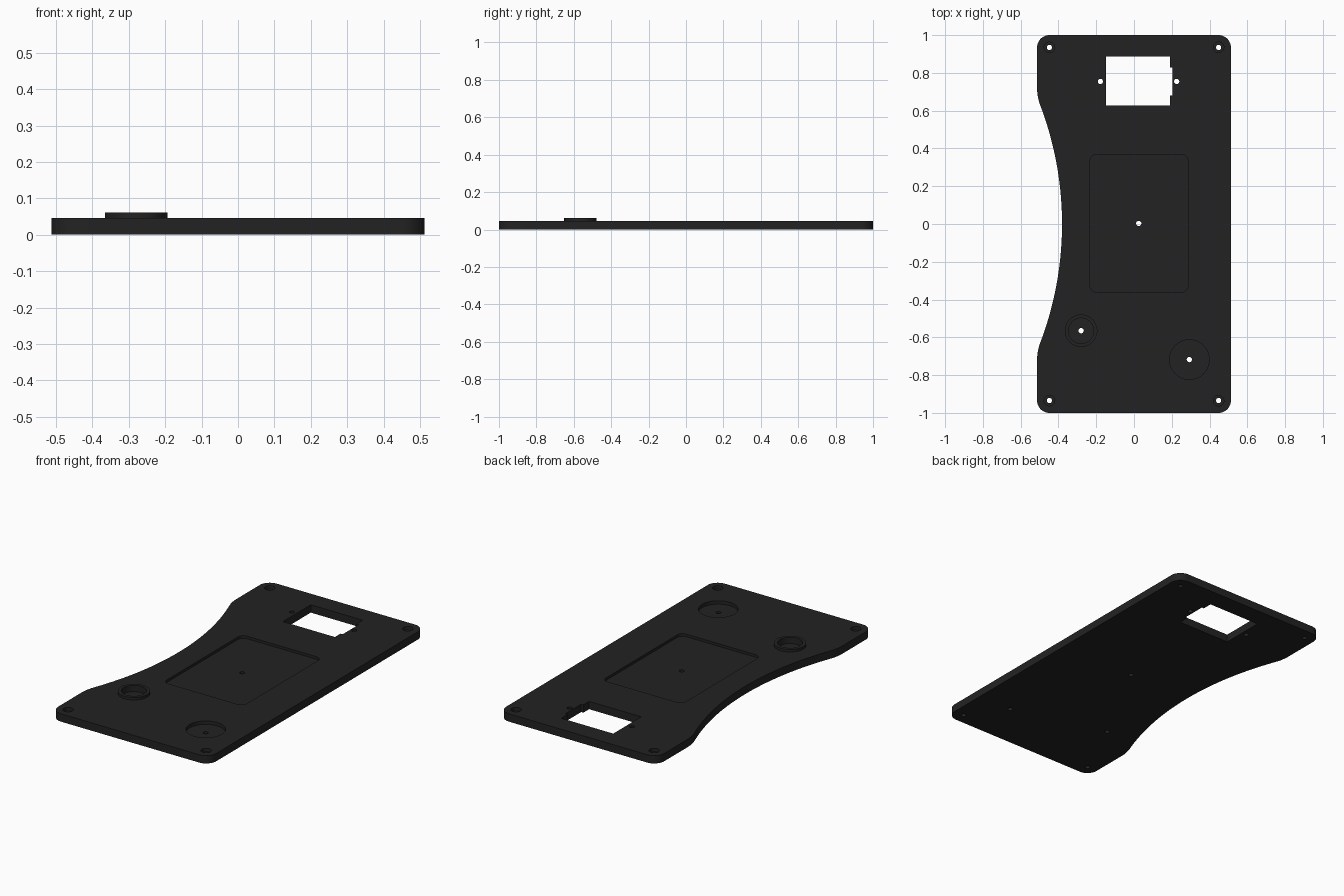
import bpy, bmesh, math

if "Cube" in bpy.data.objects:
    bpy.data.objects.remove(bpy.data.objects["Cube"])

black = bpy.data.materials.new("matte_black")
black.diffuse_color = (0.0165, 0.0165, 0.0165, 1)
black.use_nodes = True
black.node_tree.nodes["Principled BSDF"].inputs["Base Color"].default_value = black.diffuse_color

TOP = 0.046          # plate thickness
HW = 0.513           # plate half width


def arc(cx, cy, r, a0, a1, n):
    """Points along an arc, angles in degrees."""
    return [(cx + r * math.cos(math.radians(a0 + (a1 - a0) * i / n)),
             cy + r * math.sin(math.radians(a0 + (a1 - a0) * i / n))) for i in range(n + 1)]


def circle(cx, cy, r, n=48):
    return arc(cx, cy, r, 0, 360, n)[:-1]


def rect(x0, x1, y0, y1, r=0):
    if not r:
        return [(x0, y0), (x1, y0), (x1, y1), (x0, y1)]
    return (arc(x1 - r, y1 - r, r, 0, 90, 8) + arc(x0 + r, y1 - r, r, 90, 180, 8)
            + arc(x0 + r, y0 + r, r, 180, 270, 8) + arc(x1 - r, y0 + r, r, 270, 360, 8))


def prism(name, outline, z0, z1):
    """Extrude a flat outline from z0 to z1."""
    bm = bmesh.new()
    face = bm.faces.new([bm.verts.new((x, y, z0)) for x, y in outline])
    ext = bmesh.ops.extrude_face_region(bm, geom=[face])
    for v in ext["geom"]:
        if isinstance(v, bmesh.types.BMVert):
            v.co.z = z1
    bmesh.ops.recalc_face_normals(bm, faces=bm.faces[:])
    me = bpy.data.meshes.new(name)
    bm.to_mesh(me)
    bm.free()
    me.materials.append(black)
    ob = bpy.data.objects.new(name, me)
    bpy.context.collection.objects.link(ob)
    return ob


def cut(ob, outline, z0, z1=0.1):
    """Subtract a prism from an object."""
    tool = prism("cutter", outline, z0, z1)
    tool.hide_render = True
    mod = ob.modifiers.new("cut", 'BOOLEAN')
    mod.operation, mod.solver, mod.object = 'DIFFERENCE', 'EXACT', tool
    bpy.context.view_layer.update()
    me = bpy.data.meshes.new_from_object(ob.evaluated_get(bpy.context.evaluated_depsgraph_get()))
    ob.modifiers.clear()
    ob.data = me
    bpy.data.objects.remove(tool)


def smooth(ob):
    bpy.ops.object.select_all(action='DESELECT')
    ob.select_set(True)
    bpy.context.view_layer.objects.active = ob
    bpy.ops.object.shade_smooth_by_angle(angle=math.radians(30))


# Plate outline: rounded corners, concave left side blended by two fillets
R, F, C = 1.77, 0.25, 0.065
cx = -0.381 - R
fx = -HW + F
fy = math.sqrt((R + F) ** 2 - (fx - cx) ** 2)
sweep = math.degrees(math.asin(fy / (R + F)))
outline = (arc(HW - C, 1 - C, C, 0, 90, 10) + arc(-HW + C, 1 - C, C, 90, 180, 10)
           + arc(fx, fy, F, 180, 180 + sweep, 8)
           + arc(cx, 0, R, sweep, -sweep, 40)[1:-1]
           + arc(fx, -fy, F, 180 - sweep, 180, 8)
           + arc(-HW + C, -1 + C, C, 180, 270, 10) + arc(HW - C, -1 + C, C, 270, 360, 10))
plate = prism("base_plate", outline, 0, TOP)

# Recesses: large rectangular pocket and round pocket
cut(plate, rect(-0.233, 0.286, -0.362, 0.368, 0.035), 0.031)
cut(plate, circle(0.293, -0.718, 0.105, 64), 0.026)

# Window with a shallow side notch
cut(plate, [(-0.148, 0.627), (0.19, 0.627), (0.19, 0.68), (0.204, 0.68), (0.204, 0.828),
            (0.19, 0.828), (0.19, 0.886), (-0.148, 0.886)], -0.1)

# Counterbored corner screw holes
for sx in (-1, 1):
    for sy in (-1, 1):
        cut(plate, circle(sx * 0.448, sy * 0.935, 0.028, 32), 0.026)
        cut(plate, circle(sx * 0.448, sy * 0.935, 0.014, 24), -0.1)

# Raised collar and its bore
bx, by = -0.28, -0.565
collar = prism("raised_collar", circle(bx, by, 0.086, 64), TOP, 0.061)
cut(collar, circle(bx, by, 0.067, 64), -0.1)
cut(plate, circle(bx, by, 0.067, 64), 0.024)

# Small through holes
for x, y in ((-0.178, 0.755), (0.226, 0.755), (0.025, 0.003), (0.293, -0.718), (bx, by)):
    cut(plate, circle(x, y, 0.014, 24), -0.1)

smooth(plate)
smooth(collar)
